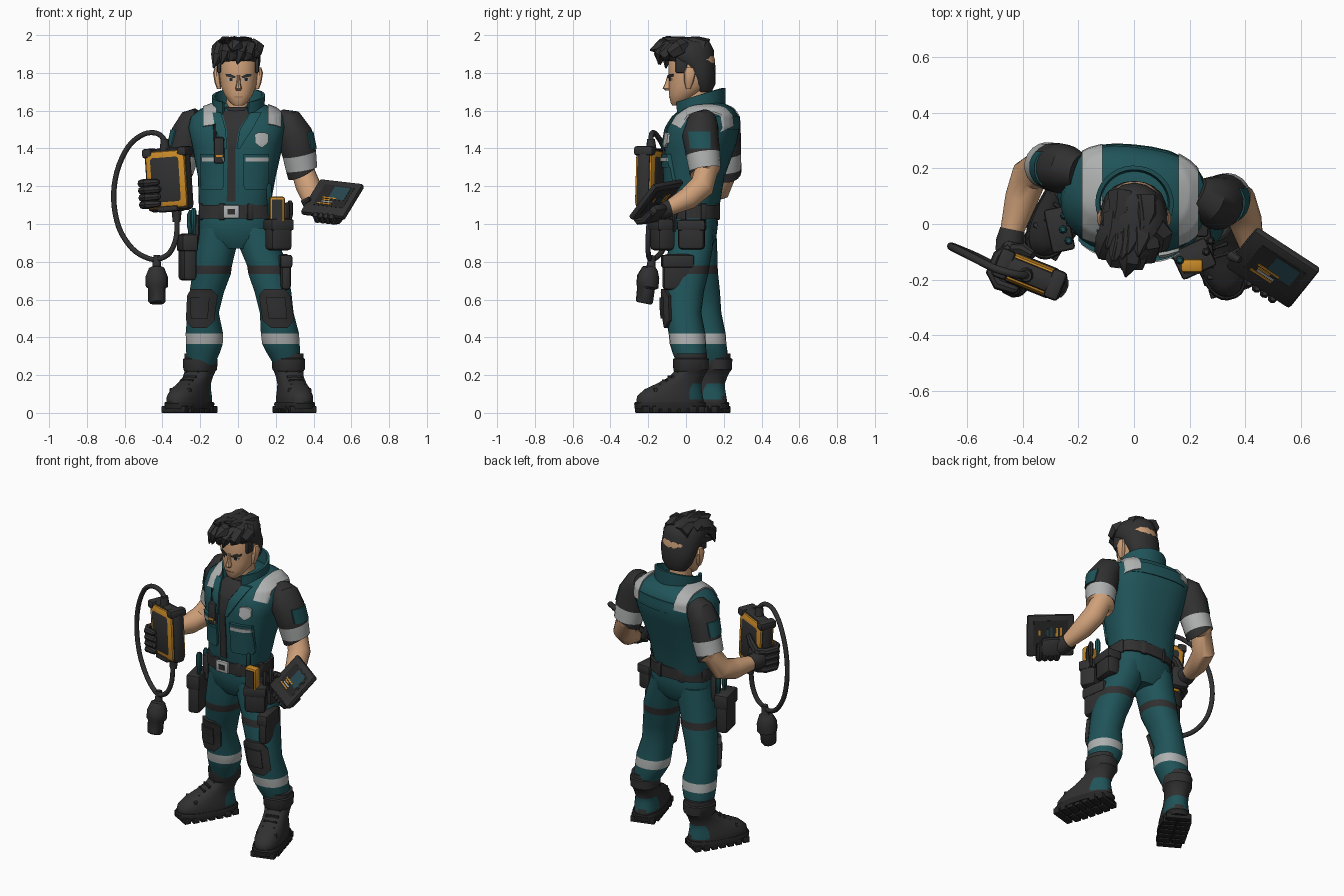
import bpy, bmesh, math, random
from mathutils import Vector, Matrix
from mathutils.bvhtree import BVHTree
random.seed(4)
V, I, T = Vector, Matrix.Identity(4), Matrix.Translation
RZ = lambda d: Matrix.Rotation(math.radians(d), 4, 'Z')
COL = {'teal': (.014, .088, .1), 'dark': (.03, .03, .031), 'black': (.019, .019, .02), 'skin': (.62, .35, .19),
       'orange': (.58, .25, .02), 'reflective': (.43, .44, .44), 'screen': (.02, .06, .075), 'lips': (.36, .17, .09)}
MAT = {}
for k, c in COL.items():
    MAT[k] = bpy.data.materials.new(k)
    MAT[k].diffuse_color = (*c, 1)

def make(name, verts, faces, mats):
    """mesh object; mats is one key or a key per face"""
    me = bpy.data.meshes.new(name)
    me.from_pydata([tuple(v) for v in verts], [], faces)
    keys = [mats] * len(faces) if isinstance(mats, str) else mats
    slots = list(dict.fromkeys(keys))
    for k in slots:
        me.materials.append(MAT[k])
    for p, k in zip(me.polygons, keys):
        p.material_index = slots.index(k)
    bm = bmesh.new(); bm.from_mesh(me)
    bmesh.ops.recalc_face_normals(bm, faces=bm.faces)
    bm.to_mesh(me); bm.free()
    me.shade_smooth()
    me.set_sharp_from_angle(angle=math.radians(38))
    ob = bpy.data.objects.new(name, me)
    bpy.context.collection.objects.link(ob)
    return ob

def bridge(name, rings, keys):
    n, m = len(rings[0]), len(rings)
    faces, fk = [tuple(range(n))], [keys[0]]
    for i in range(m - 1):
        for j in range(n):
            k = (j + 1) % n
            faces.append((i*n+j, i*n+k, i*n+n+k, i*n+n+j)); fk.append(keys[i])
    faces.append(tuple(range((m-1)*n, m*n))); fk.append(keys[m-2])
    return make(name, [v for r in rings for v in r], faces, fk)

def loft(name, rows, mat, n=24, p=2.3, xf=I):
    """stack of level rounded rings: (x, y, z, rx, ry[, colour above])"""
    f = lambda c: math.copysign(abs(c) ** (2 / p), c)
    rings, keys = [], []
    for x, y, z, rx, ry, *k in rows:
        keys.append(k[0] if k else mat)
        rings.append([xf @ V((x + rx*f(math.cos(a)), y + ry*f(math.sin(a)), z))
                      for a in (math.tau * (j + .5) / n for j in range(n))])
    return bridge(name, rings, keys)

def tube(name, pts, mat, n=12, xf=I, sub=1):
    """round tube along points: (x, y, z, r[, colour after])"""
    P = [xf @ V(q[:3]) for q in pts]; R = [q[3] for q in pts]
    K = [q[4] if len(q) > 4 else mat for q in pts]
    if sub > 1:  # smooth the path
        Q, S = [], []
        for i in range(len(P) - 1):
            a, b, c, d = P[max(i-1, 0)], P[i], P[i+1], P[min(i+2, len(P)-1)]
            for s in range(sub):
                t = s / sub
                Q.append(.5*(2*b + (c-a)*t + (2*a-5*b+4*c-d)*t*t + (3*b-a-3*c+d)*t**3)); S.append(R[i] + (R[i+1]-R[i])*t)
        P, R = Q + [P[-1]], S + [R[-1]]
        K = [mat] * len(P)
    tan = [(P[min(i+1, len(P)-1)] - P[max(i-1, 0)]).normalized() for i in range(len(P))]
    u = tan[0].orthogonal().normalized()
    rings = []
    for i, t in enumerate(tan):
        if i: u = tan[i-1].rotation_difference(t) @ u
        w = t.cross(u)
        rings.append([P[i] + R[i]*(u*math.cos(math.tau*j/n) + w*math.sin(math.tau*j/n)) for j in range(n)])
    return bridge(name, rings, K)

def box(name, loc, size, mat, xf=I, bev=.012):
    bm = bmesh.new()
    bmesh.ops.create_cube(bm, size=1, matrix=T(loc) @ Matrix.Diagonal((*size, 1)))
    if bev: bmesh.ops.bevel(bm, geom=bm.edges[:], offset=bev, segments=2, profile=.5, affect='EDGES')
    bm.verts.index_update()
    vs, fs = [xf @ v.co for v in bm.verts], [[v.index for v in f.verts] for f in bm.faces]
    bm.free()
    return make(name, vs, fs, mat)

FRONT = lambda a, b: (V((a, -1, b)), V((0, 1, 0)), -1)
BACK = lambda a, b: (V((a, 1, b)), V((0, -1, 0)), -1)
RIGHT = lambda a, b: (V((1, a, b)), V((-1, 0, 0)), -1)
LEFT = lambda a, b: (V((-1, a, b)), V((1, 0, 0)), -1)
OVER = lambda a, b: (V((a, .1, 1.45)), V((0, math.sin(b), math.cos(b))), 1)

def patch(name, target, rows, mat, th=.006, cast=FRONT, nx=6, sub=4):
    """plate that hugs the target; rows are (b, a0, a1) in the casting plane"""
    tree = BVHTree.FromPolygons([v.co for v in target.data.vertices], [p.vertices for p in target.data.polygons])
    L = [[r + (q - r) * s / sub for r, q in zip(rows[i], rows[i+1])] for i in range(len(rows)-1) for s in range(sub)] + [rows[-1]]
    top, low, hitd = [], [], None
    for b, a0, a1 in L:
        for j in range(nx + 1):
            o, d, sg = cast(a0 + (a1 - a0) * j / nx, b)
            hit = tree.ray_cast(o, d)
            hitd = hit[3] if hit[0] else (hitd or .9)
            h = o + d * hitd
            top.append(h + d*sg*th); low.append(h - d*sg*.006)
    w, m, N = nx + 1, len(L), len(top)
    faces = [(i*w+j+o, i*w+j+1+o, i*w+w+j+1+o, i*w+w+j+o) for o in (0, N) for i in range(m-1) for j in range(nx)]
    rim = [j for j in range(w)] + [i*w+nx for i in range(1, m)] + [(m-1)*w+j for j in range(nx-1, -1, -1)] + [i*w for i in range(m-2, 0, -1)]
    faces += [(a, b, b+N, a+N) for a, b in zip(rim, rim[1:] + rim[:1])]
    return make(name, top + low, faces, mat)

# torso, turned a little
TW = T((0, .1, 0)) @ RZ(-7) @ T((0, -.1, 0))
vest = loft('vest', [(-.01, .04, 1.06, .18, .125), (-.01, .04, 1.11, .19, .135), (0, .05, 1.25, .205, .15), (0, .075, 1.42, .24, .187),
    (0, .093, 1.51, .262, .187), (0, .11, 1.57, .25, .165), (0, .12, 1.61, .2, .13), (0, .11, 1.64, .12, .09)], 'teal', 32, 2.6, TW)
hips = loft('hips', [(-.01, .04, .87, .1, .09), (-.01, .04, .92, .185, .12), (-.01, .04, 1.0, .2, .13), (-.01, .04, 1.07, .185, .125)], 'teal', 28, 2.4)
loft('belt', [(-.01, .04, 1.03, .2, .138), (-.01, .04, 1.1, .198, .14)], 'dark', 28, 2.5)
for a in range(8):
    c, s = math.cos(a * .785 + .39), math.sin(a * .785 + .39)
    box('belt_loop', (0, 0, 0), (.025, .035, .085), 'dark', T((-.01 + .195*c, .04 + .135*s, 1.065)) @ RZ(math.degrees(math.atan2(s, c))), .006)
box('buckle', (-.035, -.105, 1.065), (.085, .02, .07), 'reflective', bev=.006)
box('buckle_plate', (-.035, -.117, 1.065), (.04, .006, .03), 'dark', bev=0)
patch('shirt_front', vest, [(1.12, -.06, -.012), (1.4, -.055, -.012), (1.5, -.06, .005), (1.6, -.085, .07)], 'dark')
for x0, x1 in ((-.2, -.075), (.03, .165)):
    patch('chest_pocket', vest, [(1.18, x0 + .01, x1 - .01), (1.2, x0, x1), (1.36, x0, x1)], 'teal', .016)
    patch('pocket_flap', vest, [(1.3, x0, x1), (1.37, x0, x1)], 'teal', .022)
    patch('chest_tape', vest, [(1.33, x0 + .01, x1), (1.352, x0 + .01, x1)], 'reflective', .028)
for x in (-.15, .195):
    patch('shoulder_stripe', vest, [(b, x - .036, x + .036) for b in (-1.15, -.6, 0, .6, 1.15)], 'reflective', .009, OVER, 12, 8)
patch('badge', vest, [(1.405, .12, .13), (1.43, .09, .16), (1.475, .088, .162), (1.485, .11, .14)], 'reflective', .012)
patch('lapel_left', vest, [(1.4, -.008, .01), (1.5, .01, .075), (1.59, .065, .125)], 'teal', .015)
patch('lapel_right', vest, [(1.4, -.075, -.058), (1.5, -.12, -.065), (1.59, -.135, -.09)], 'teal', .015)
patch('back_yoke', vest, [(1.5, -.2, .2), (1.57, -.17, .17)], 'teal', .006, BACK)
box('radio', (-.1, -.1, 1.39), (.055, .05, .14), 'dark')
box('radio_light', (-.1, -.126, 1.36), (.035, .006, .012), 'orange', bev=0)
tube('radio_aerial', [(-.12, -.09, 1.44, .009), (-.125, -.08, 1.53, .007)], 'dark', 8)

# standing collar, open at the front
ctop, n = [], 28
for i in range(n + 1):
    t = math.radians(-150 + 300 * i / n)
    k = .5 + .5 * math.cos(t)
    for r, z in ((.135, 1.56), (.138, 1.64 + .08*k), (.123, 1.64 + .08*k), (.11, 1.56)):
        ctop.append(TW @ V((.005 + r*1.02*math.sin(t), .075 + r*.98*math.cos(t), z)))
make('collar', ctop, [(i*4+j, i*4+(j+1) % 4, i*4+4+(j+1) % 4, i*4+4+j) for i in range(n) for j in range(4)] + [(0, 1, 2, 3), (n*4, n*4+1, n*4+2, n*4+3)], 'teal')
loft('shirt_collar', [(0, .06, 1.54, .1, .1), (0, .06, 1.62, .078, .085)], 'dark')
loft('neck', [(0, .06, 1.55, .066, .07), (0, .05, 1.73, .06, .065)], 'skin')

# head
head = loft('head', [(.003, -.05, 1.627, .025, .022), (.003, -.04, 1.642, .045, .042), (.003, -.012, 1.685, .076, .078), (.003, .015, 1.73, .094, .106),
    (.003, .028, 1.79, .103, .12), (.003, .03, 1.87, .105, .124), (.003, .03, 1.94, .08, .1)], 'skin', 28, 2.2)
loft('nose', [(.003, -.098, 1.708, .013, .012), (.003, -.1, 1.718, .018, .024), (.003, -.093, 1.745, .011, .018), (.003, -.086, 1.79, .008, .012)], 'skin', 10)
patch('mouth', head, [(1.67, -.018, .024), (1.676, -.022, .028)], 'lips', .003)
for s in (-1, 1):
    X = lambda a, b: tuple(sorted((.003 + s*a, .003 + s*b)))
    patch('eye_white', head, [(1.757, *X(.026, .055)), (1.77, *X(.024, .058))], 'reflective', .002)
    patch('pupil', head, [(1.757, *X(.033, .048)), (1.772, *X(.032, .049))], 'black', .004)
    patch('brow', head, [(1.773, *X(.018, .03)), (1.782, *X(.016, .066)), (1.795, *X(.045, .07))], 'dark', .007)
    loft('ear', [(s*.1, .012, 1.715, .012, .012), (s*.108, .015, 1.75, .017, .024), (s*.115, .02, 1.8, .018, .032), (s*.112, .02, 1.828, .012, .02)], 'skin', 10)
    box('sideburn', (s*.1, -.025, 1.84), (.02, .06, .08), 'dark', bev=.006)

# hair: cap and swept tufts
loft('hair', [(0, .095, 1.70, .065, .04), (0, .085, 1.74, .095, .07), (0, .07, 1.8, .112, .085), (0, .055, 1.84, .117, .1), (0, .02, 1.87, .122, .13),
    (0, 0, 1.92, .122, .148), (0, 0, 1.96, .098, .128), (0, .01, 1.985, .05, .08)], 'dark', 18, 2)
for i in range(6):
    x = -.095 + .038 * i
    y = 6 * (x + .01) ** 2
    tube('fringe', [(x*.8, -.02, 1.935, .05), (x, -.1 + y, 1.93, .046), (x*1.05 - .01, -.145 + y, 1.89 + .012*(i % 2), .034), (x*1.1 - .025, -.15 + y, 1.825 + .012*(i % 3) + .007*i, .004)], 'dark', 6)
for i in range(9):
    x, y = random.uniform(-.07, .05), random.uniform(-.08, .07)
    tube('tuft', [(x, y + .05, 1.935, .05), (x*1.15, y - .01, 1.958, .04), (x*1.35 - .015, y - .07, 1.995 - abs(x)*.4, .003)], 'dark', 6)
tube('front_tuft', [(-.01, -.06, 1.93, .06), (-.015, -.14, 1.94, .04), (-.03, -.19, 1.92, .004)], 'dark', 6)
for z in (1.87, 1.92):
    tube('side_tuft', [(-.07, .02, z, .04), (-.108, -.04, z, .03), (-.132, -.08, z - .02, .003)], 'dark', 5)

# arms
right_arm = tube('right_arm', [(-.2, .19, 1.56, .06), (-.235, .2, 1.54, .08), (-.265, .2, 1.48, .09), (-.29, .205, 1.37, .087, 'reflective'), (-.315, .21, 1.29, .083, 'dark'),
    (-.32, .21, 1.275, .083, 'skin'), (-.33, .21, 1.274, .06, 'skin'), (-.375, .175, 1.19, .066, 'skin'), (-.405, .09, 1.165, .06, 'skin'), (-.44, -.03, 1.165, .042, 'skin'), (-.445, -.05, 1.165, .04, 'skin')], 'dark', 18)
left_arm = tube('left_arm', [(.225, .11, 1.55, .06), (.262, .09, 1.535, .085), (.3, .075, 1.47, .097), (.325, .09, 1.37, .091, 'reflective'), (.337, .1, 1.29, .084, 'dark'),
    (.34, .102, 1.275, .084, 'skin'), (.345, .105, 1.274, .062, 'skin'), (.372, .085, 1.2, .066, 'skin'), (.4, .01, 1.135, .06, 'skin'), (.425, -.09, 1.085, .042, 'skin'), (.43, -.11, 1.08, .04, 'skin')], 'dark', 18)
patch('left_sleeve_patch', left_arm, [(1.4, .02, .13), (1.49, .01, .13)], 'teal', .007, RIGHT)
patch('right_sleeve_patch', right_arm, [(1.41, .15, .26), (1.5, .14, .26)], 'teal', .007, LEFT)

# handheld tester with cable and plug
DV = T((-.365, -.185, 1.235)) @ RZ(-22) @ Matrix.Rotation(math.radians(-4), 4, 'Y')
box('tester_body', (0, 0, 0), (.25, .085, .335), 'dark', DV, .03)
box('tester_frame', (0, 0, 0), (.235, .105, .315), 'orange', DV, .03)
box('tester_face', (0, 0, 0), (.185, .115, .26), 'dark', DV, .024)
for x in (-.1, .1):
    box('tester_bumper', (x, 0, .145), (.055, .11, .05), 'dark', DV, .014)
box('tester_base', (0, 0, -.155), (.12, .111, .03), 'dark', DV, .01)
tube('cable', [(-.385, -.18, 1.4, .014), (-.39, -.185, 1.445, .014), (-.43, -.18, 1.48, .014), (-.5, -.16, 1.475, .014), (-.58, -.12, 1.41, .014), (-.64, -.09, 1.28, .014),
    (-.658, -.08, 1.13, .014), (-.63, -.09, .98, .014), (-.56, -.12, .87, .014), (-.48, -.16, .82, .014), (-.42, -.19, .815, .014), (-.36, -.2, .85, .014), (-.325, -.2, .94, .014), (-.325, -.19, 1.08, .014)], 'dark', 10, sub=4)
for x, z, dz in ((-.388, 1.39, .06), (-.325, 1.08, -.07)):
    tube('cable_boot', [(x, -.183, z, .028), (x, -.186, z + dz, .021)], 'dark', 10)
tube('plug', [(-.43, -.18, .835, .018), (-.43, -.185, .775, .024), (-.43, -.19, .765, .042), (-.43, -.2, .72, .06), (-.43, -.205, .67, .06), (-.43, -.212, .66, .048), (-.43, -.22, .59, .046), (-.43, -.222, .58, .038)], 'dark', 10)

# right glove, fingers round the tester edge
tube('right_cuff', [(-.437, -.02, 1.165, .046), (-.445, -.06, 1.165, .052), (-.45, -.1, 1.165, .05)], 'dark')
box('right_palm', (-.09, .06, -.07), (.11, .06, .14), 'dark', DV, .025)
for i in range(4):
    z = -.125 + .038 * i
    tube('right_finger', [(-.11, .06, z, .021), (-.14, .02, z, .022), (-.14, -.045, z, .022), (-.105, -.074, z, .022), (-.045 + .008*(i % 3), -.07, z, .018), (-.03, -.066, z, .01)], 'dark', 8, DV)
tube('right_thumb', [(-.1, .06, -.02, .024), (-.06, .075, .03, .022), (-.02, .07, .06, .014)], 'dark', 8, DV)

# tablet and left glove
u = V((.215, -.14, -.025)).normalized(); w = V((.12, .13, .18)); w = (w - u * w.dot(u)).normalized(); nn = u.cross(w)
TB = T((.5, -.157, 1.13)) @ Matrix((u, w, nn)).transposed().to_4x4()
box('tablet', (0, 0, 0), (.275, .245, .032), 'dark', TB, .012)
box('tablet_screen', (.01, .01, .0135), (.19, .15, .007), 'black', TB, 0)
box('screen_window', (.035, .03, .0155), (.1, .09, .006), 'screen', TB, 0)
box('tablet_back_panel', (0, .005, -.015), (.2, .17, .006), 'black', TB, 0)
for i in range(4):
    box('screen_line', (-.02 + .012*(i % 2), -.05 + .014*i, .0185), (.09 - .02*(i % 3), .008, .003), ('orange', 'reflective', 'orange', 'orange')[i], TB, 0)
for x, h, c in ((-.06, .06, 'orange'), (-.035, .05, 'orange'), (-.005, .06, 'screen'), (.02, .04, 'screen'), (.065, .03, 'orange')):
    box('back_mark', (x, .02, -.018), (.012, h, .004), c, TB, 0)
tube('left_cuff', [(.425, -.085, 1.085, .046), (.432, -.12, 1.075, .052), (.437, -.15, 1.068, .048)], 'dark')
box('left_palm', (-.0, -.06, -.045), (.12, .11, .05), 'dark', TB, .022)
for i in range(4):
    x = -.035 + .034 * i
    tube('left_finger', [(x, -.04, -.05, .02), (x, -.1, -.046, .022), (x, -.132, -.02, .02), (x, -.13, .008, .017), (x, -.116, .018, .009)], 'dark', 8, TB)
tube('left_thumb', [(-.06, -.05, -.04, .024), (-.13, -.06, -.02, .022), (-.145, -.05, .015, .02), (-.115, -.035, .026, .012)], 'dark', 8, TB)

# legs with reflective bands, thigh straps and knee pads
LEGS = {'right': [(-.105, .045, .98, .1, .115), (-.115, .05, .88, .108, .115), (-.135, .055, .78, .104, .112, 'dark'), (-.14, .06, .735, .103, .11), (-.165, .08, .64, .092, .1), (-.185, .095, .53, .084, .092),
                  (-.178, .115, .42, .1, .095, 'reflective'), (-.178, .12, .365, .098, .094), (-.185, .13, .32, .09, .09), (-.195, .14, .25, .07, .075)],
        'left': [(.09, .035, .98, .1, .115), (.115, .025, .88, .11, .118), (.155, .01, .78, .108, .115, 'dark'), (.16, .005, .735, .106, .113), (.185, -.01, .64, .098, .105), (.205, -.015, .53, .09, .096),
                 (.222, .005, .42, .102, .097, 'reflective'), (.227, .01, .365, .1, .096), (.24, .018, .32, .09, .09), (.262, .03, .25, .07, .075)]}
for (side, rows), x, y, slope, turn in zip(LEGS.items(), (-.178, .2), (.095, -.01), (.05, -.12), (-.22, .05)):
    leg = loft(side + '_leg', rows, 'teal', 22, 2.2)
    knee = lambda a, b: (V((x + (b - .55)*slope, y, b)), V((math.sin(a + turn), -math.cos(a + turn), 0)), 1)
    patch('knee_pad', leg, [(.45, -.4, .4), (.49, -.8, .8), (.62, -.75, .75), (.655, -.45, .45)], 'dark', .02, knee)
    patch('knee_pad_centre', leg, [(.5, -.4, .4), (.61, -.4, .4)], 'dark', .028, knee)

# boots with a teal panel at the heel
for cx, cy, yaw in ((-.255, .055, -30), (.298, -.08, 16)):
    B = T((cx, cy, 0)) @ RZ(yaw)
    loft('sole', [(0, -.005, .02, .088, .19), (0, -.005, .05, .09, .194), (0, -.005, .058, .086, .188)], 'black', 28, 2.5, B)
    boot = loft('boot', [(0, -.005, .05, .083, .182), (0, -.005, .07, .083, .182), (0, -.005, .09, .083, .178), (0, .012, .125, .076, .155), (0, .045, .155, .07, .12), (0, .085, .19, .07, .092), (0, .108, .22, .076, .085),
        (0, .11, .23, .084, .092), (0, .11, .285, .086, .094), (0, .11, .29, .078, .085), (0, .11, .315, .078, .085)], 'dark', 36, 2.3, B)
    boot.data.materials.append(MAT['teal'])
    for p in boot.data.polygons:
        c = B.inverted() @ p.center
        if .07 < c.z < .15 and .09 < c.y < .17:
            p.material_index = 1
    box('toe_cap_seam', (0, -.1, .118), (.13, .02, .03), 'dark', B, .008)
    for i in range(4):
        box('lace', (0, -.065 + .032*i, .145 + .022*i), (.08, .014, .02), 'black', B, .004)
    for i in range(7):
        for s in (-1, 1):
            ty = -.157 + .051 * i
            box('tread_lug', (s*(.044 if abs(ty) < .14 else .034), ty, .018), (.078, .039, .036), 'black', B, .004)

# pouches and tools
def pouch(name, loc, size, yaw):
    P = T(loc) @ RZ(yaw)
    box(name, (0, 0, 0), size, 'dark', P, .022)
    box(name + '_flap', (0, 0, size[2]*.3), (size[0] + .01, size[1] + .01, size[2]*.36), 'dark', P, .012)
pouch('right_holster', (-.268, -.02, .825), (.075, .15, .25), 12)
pouch('left_tool_pouch', (.215, -.125, .945), (.125, .1, .17), 25)
pouch('left_belt_pouch', (.225, .03, .945), (.085, .14, .16), -5)
pouch('left_thigh_pocket', (.245, -.045, .745), (.055, .16, .19), 8)
box('multimeter', (.208, -.15, 1.07), (.08, .05, .15), 'orange', bev=.012)
box('multimeter_face', (.208, -.175, 1.075), (.056, .01, .11), 'dark', bev=0)
box('holster_strap', (-.225, .02, .97), (.04, .06, .16), 'dark')
for x, y, z, c in ((.165, -.13, 1.05, 'teal'), (.26, -.1, .95, 'dark'), (.275, -.06, .96, 'dark'), (-.235, -.06, .92, 'teal'), (-.255, -.02, .9, 'teal'), (-.25, .03, .91, 'teal')):
    tube('tool_handle', [(x, y, z, .008), (x, y, z + .07, .011), (x, y, z + .09, .016), (x, y, z + .15, .015), (x, y, z + .165, .008)], c, 8)
